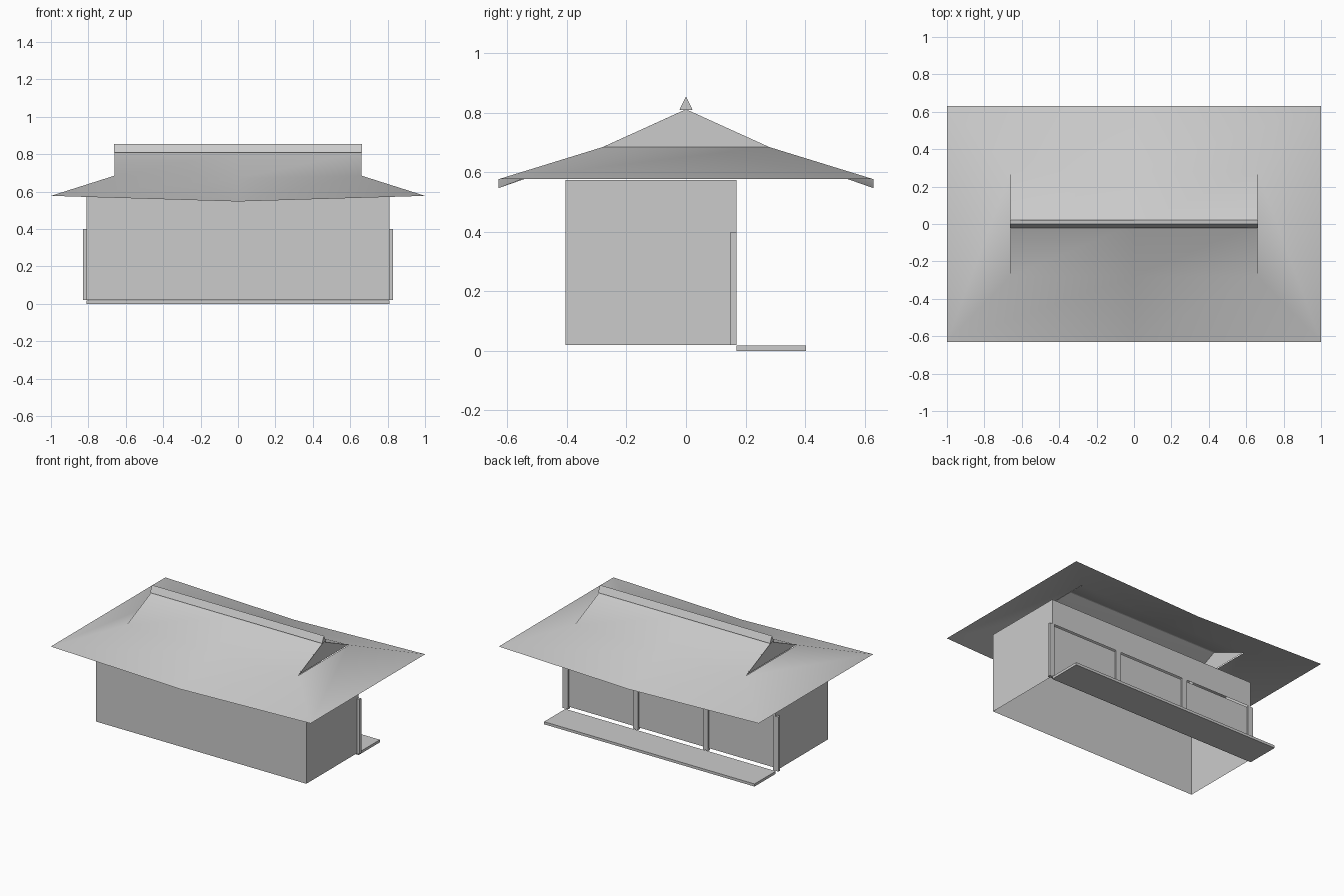
import bpy, math

if "Cube" in bpy.data.objects:
    bpy.data.objects.remove(bpy.data.objects["Cube"])


def mesh(name, verts, faces, smooth=False):
    me = bpy.data.meshes.new(name)
    me.from_pydata(verts, [], faces)
    me.update()
    ob = bpy.data.objects.new(name, me)
    bpy.context.collection.objects.link(ob)
    if smooth:
        bpy.ops.object.select_all(action='DESELECT')
        ob.select_set(True)
        bpy.context.view_layer.objects.active = ob
        bpy.ops.object.shade_smooth_by_angle(angle=math.radians(35))
    return ob


def box(name, x0, x1, y0, y1, z0, z1):
    v = [(x, y, z) for z in (z0, z1) for x, y in ((x0, y0), (x1, y0), (x1, y1), (x0, y1))]
    f = [(3, 2, 1, 0), (4, 5, 6, 7)] + [(i, (i + 1) % 4, (i + 1) % 4 + 4, i + 4) for i in range(4)]
    return mesh(name, v, f)


# Hip-and-gable roof: one thin sheet, sagging towards the middle
rows = [(-0.63, 1.0, 0.577, 0.547), (-0.28, 0.66, 0.685, 0.670), (0, 0.66, 0.812, 0.812),
        (0.28, 0.66, 0.685, 0.670), (0.63, 1.0, 0.577, 0.547)]
verts = []
for y, half, z_end, z_mid in rows:
    verts += [(-half, y, z_end), (0, y, z_mid), (half, y, z_end)]
faces = [(3 * r + c, 3 * r + c + 1, 3 * r + c + 4, 3 * r + c + 3) for r in range(4) for c in range(2)]
faces += [(2, 14, 11, 5), (0, 3, 9, 12)]      # side skirts
mesh("roof", verts, faces, smooth=True)

# Gable ends under the ridge
for side, s in (("left", -1), ("right", 1)):
    x = 0.655 * s
    mesh(side + "_gable", [(x, -0.28, 0.685), (x, 0.28, 0.685), (x, 0, 0.812)],
         [(0, 1, 2)[::s]])

# Ridge cap: triangular bar
mesh("ridge_cap", [(x, y, z) for x in (-0.662, 0.662)
                   for y, z in ((-0.022, 0.81), (0.022, 0.81), (0, 0.855))],
     [(0, 2, 1), (3, 4, 5), (0, 1, 4, 3), (1, 2, 5, 4), (2, 0, 3, 5)])

# House walls: open sheets, with only the upper strip on the back
X, YF, YB, Z0, ZD, Z1 = 0.81, -0.405, 0.17, 0.02, 0.40, 0.575
mesh("walls", [(-X, YF, Z0), (X, YF, Z0), (X, YB, Z0), (-X, YB, Z0),
               (-X, YF, Z1), (X, YF, Z1), (X, YB, Z1), (-X, YB, Z1),
               (X, YB, ZD), (-X, YB, ZD)],
     [(0, 1, 5, 4), (1, 2, 8, 6, 5), (3, 0, 4, 7, 9), (9, 7, 6, 8)])

# Back screens and the narrow posts between them
for i in range(3):
    x = -0.54 + 0.54 * i
    box(f"screen_panel_{i + 1}", x - 0.25, x + 0.25, 0.152, 0.16, 0.035, 0.395)
for i in range(4):
    x = -0.81 + 0.54 * i
    box(f"screen_post_{i + 1}", x - 0.02, x + 0.02, 0.15, 0.17, Z0, ZD)

# Veranda along the back
box("veranda", -X, X, YB, 0.403, 0, 0.018)
